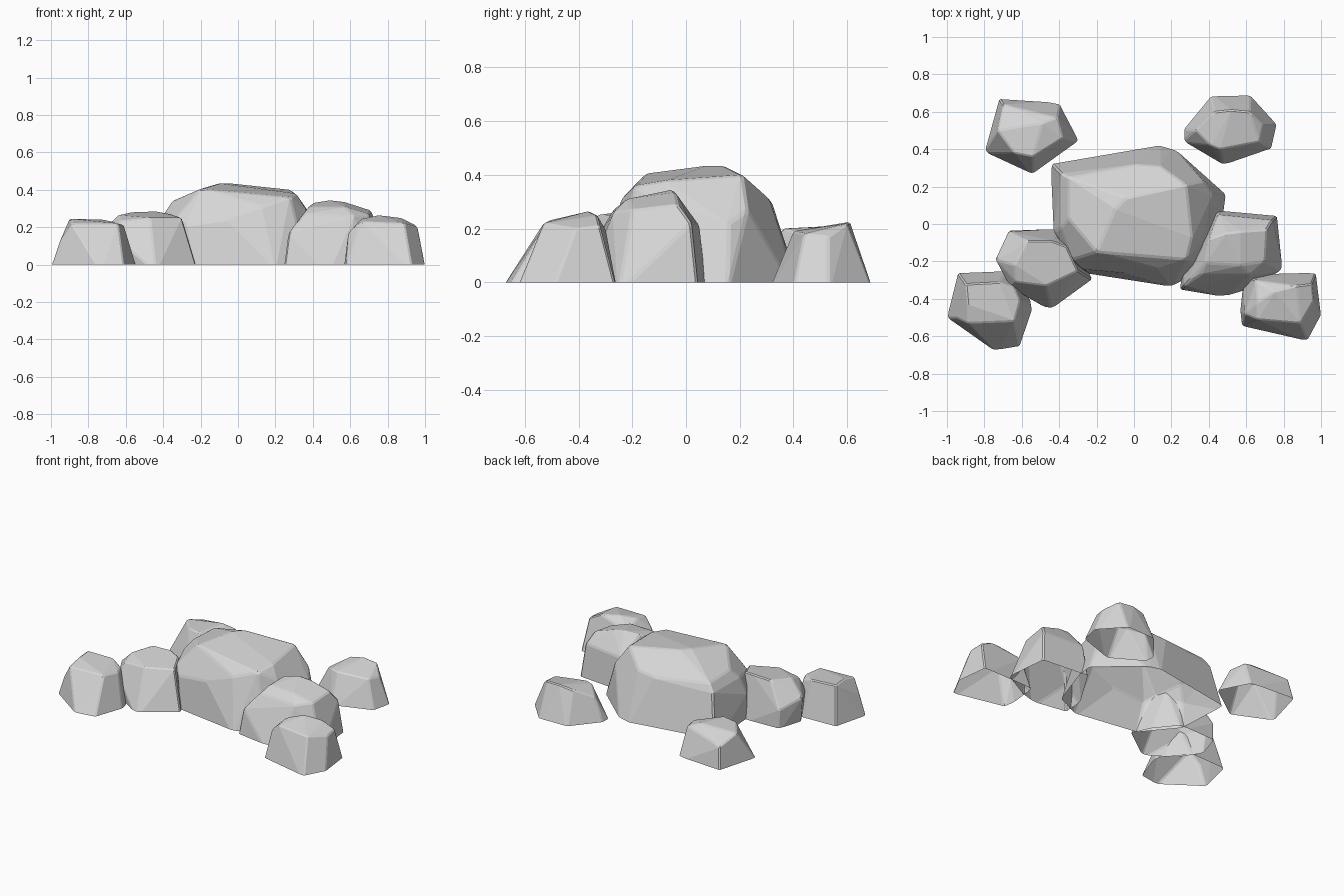
import bpy
import bmesh
import math

# Remove the default object
default_cube = bpy.data.objects.get("Cube")
if default_cube is not None:
    bpy.data.objects.remove(default_cube, do_unlink=True)

# One stone colour for the whole group
stone = bpy.data.materials.new("grey_stone")
stone.use_nodes = True
stone_colour = (.67, .67, .67, 1)
stone.diffuse_color = stone_colour
shader = stone.node_tree.nodes["Principled BSDF"]
shader.inputs["Base Color"].default_value = stone_colour
shader.inputs["Roughness"].default_value = .9

BURIED = .04    # depth of the root that is sliced away at ground level
FLARE = 1.03    # how much the buried root spreads


def make_rock(name, footprint, crown, edge_width):
    """Stretch a faceted skin from a ground outline up to the crown corners."""
    mesh = bpy.data.meshes.new(name)
    bm = bmesh.new()
    middle_x = sum(x for x, y in footprint) / len(footprint)
    middle_y = sum(y for x, y in footprint) / len(footprint)
    for x, y in footprint:
        bm.verts.new((middle_x + (x - middle_x) * FLARE,
                      middle_y + (y - middle_y) * FLARE, -BURIED))
    for corner in crown:
        bm.verts.new(corner)

    # Wrap the corners, then drop whatever ended up inside
    hull = bmesh.ops.convex_hull(bm, input=list(bm.verts))
    leftovers = set(hull["geom_interior"]) | set(hull["geom_unused"])
    loose = [item for item in leftovers if isinstance(item, bmesh.types.BMVert)]
    bmesh.ops.delete(bm, geom=loose, context="VERTS")

    # Merge nearly flat neighbours into broad facets
    bmesh.ops.dissolve_limit(bm, angle_limit=math.radians(6),
                             verts=list(bm.verts), edges=list(bm.edges))
    bmesh.ops.recalc_face_normals(bm, faces=list(bm.faces))

    # Worn, narrow edges between facets
    worn = [edge for edge in bm.edges if edge.calc_face_angle(0) > math.radians(16)]
    bmesh.ops.bevel(bm, geom=worn, offset=edge_width, offset_type="OFFSET",
                    segments=1, profile=.5, affect="EDGES", clamp_overlap=True)

    # Slice off the buried root, leaving the underside open
    everything = list(bm.verts) + list(bm.edges) + list(bm.faces)
    bmesh.ops.bisect_plane(bm, geom=everything, plane_co=(0, 0, 0),
                           plane_no=(0, 0, 1), clear_inner=True)
    bm.to_mesh(mesh)
    bm.free()
    mesh.materials.append(stone)

    rock = bpy.data.objects.new(name, mesh)
    bpy.context.collection.objects.link(rock)


# Large boulder in the middle
make_rock(
    "main_boulder",
    footprint=[(-.43, .32), (.14, .42), (.21, .4), (.49, .15), (.48, .07),
               (.37, -.25), (.2, -.33), (-.23, -.26), (-.41, -.04)],
    crown=[(-.2, -.15, .405), (-.2, -.19, .34), (-.06, -.26, .24), (.13, -.24, .31),
           (-.33, -.19, .25), (-.28, -.24, .21), (-.43, -.04, .17),
           (.28, -.19, .36), (.31, -.07, .38), (-.1, .08, .435), (-.04, .14, .435),
           (.28, .21, .4), (-.35, .25, .33), (-.35, .03, .34), (-.39, .27, .28),
           (-.39, -.02, .28), (.02, .32, .3), (.14, .31, .31), (.37, .23, .27),
           (.42, .16, .22), (.36, -.1, .3)],
    edge_width=.009)

# Pair of rocks at the front left
make_rock(
    "left_shoulder_rock",
    footprint=[(.43, .07), (.76, .04), (.79, -.25), (.59, -.36),
               (.49, -.39), (.25, -.35), (.26, -.2), (.34, -.06)],
    crown=[(.38, -.21, .31), (.4, -.08, .33), (.49, -.05, .345), (.57, -.04, .335),
           (.71, -.03, .29), (.57, -.22, .31), (.7, -.2, .27), (.36, -.27, .27),
           (.62, -.27, .26), (.74, .02, .22), (.45, .05, .21), (.27, -.33, .17)],
    edge_width=.008)
make_rock(
    "left_front_rock",
    footprint=[(.59, -.27), (.97, -.26), (1, -.5), (.93, -.63),
               (.58, -.55), (.57, -.46)],
    crown=[(.66, -.51, .23), (.66, -.42, .245), (.75, -.36, .265), (.87, -.33, .25),
           (.95, -.32, .21), (.89, -.53, .22), (.96, -.41, .2), (.59, -.48, .17),
           (.65, -.3, .2)],
    edge_width=.007)

# Pair of rocks at the front right
make_rock(
    "right_shoulder_rock",
    footprint=[(-.66, -.04), (-.4, -.03), (-.28, -.18), (-.22, -.3),
               (-.44, -.46), (-.62, -.34), (-.71, -.2)],
    crown=[(-.64, -.22, .265), (-.57, -.09, .28), (-.44, -.09, .285),
           (-.36, -.12, .27), (-.3, -.25, .25), (-.47, -.33, .25), (-.63, -.31, .235),
           (-.74, -.19, .17), (-.66, -.34, .15), (-.67, -.04, .12)],
    edge_width=.007)
make_rock(
    "right_front_rock",
    footprint=[(-.94, -.26), (-.69, -.25), (-.55, -.41), (-.54, -.47),
               (-.61, -.67), (-.73, -.69), (-1, -.5)],
    crown=[(-.89, -.53, .22), (-.64, -.52, .22), (-.61, -.41, .21),
           (-.64, -.34, .21), (-.72, -.31, .24), (-.89, -.43, .245),
           (-.9, -.32, .245), (-.95, -.5, .13)],
    edge_width=.007)

# Two detached rocks at the back
make_rock(
    "right_back_rock",
    footprint=[(-.72, .67), (-.4, .65), (-.29, .44), (-.54, .26), (-.8, .38)],
    crown=[(-.73, .5, .19), (-.64, .38, .2), (-.54, .36, .2), (-.38, .46, .17),
           (-.41, .57, .18), (-.49, .54, .21), (-.7, .64, .14)],
    edge_width=.007)
make_rock(
    "left_back_rock",
    footprint=[(.41, .69), (.62, .695), (.77, .53), (.74, .4),
               (.48, .31), (.26, .44), (.26, .51)],
    crown=[(.52, .61, .225), (.62, .6, .22), (.69, .53, .17), (.67, .44, .18),
           (.46, .4, .19), (.41, .42, .19), (.43, .6, .21), (.33, .5, .15)],
    edge_width=.007)
